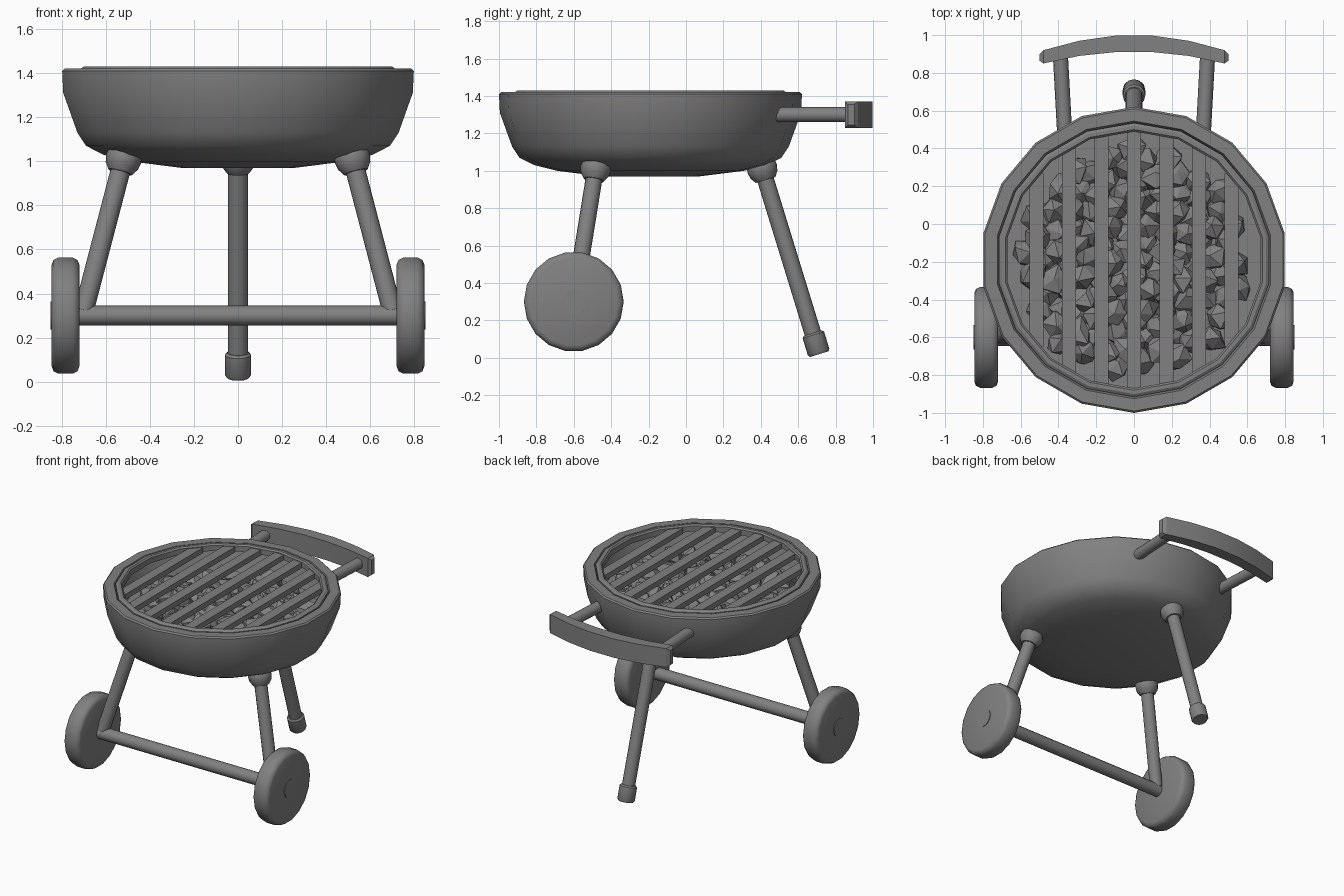
import bpy, bmesh, math, random
from mathutils import Vector, Matrix

random.seed(4)
if "Cube" in bpy.data.objects:
    bpy.data.objects.remove(bpy.data.objects["Cube"], do_unlink=True)

mat = bpy.data.materials.new("plain grey")
mat.use_nodes = True
GREY = (0.22, 0.22, 0.22, 1)
mat.diffuse_color = GREY
mat.node_tree.nodes["Principled BSDF"].inputs["Base Color"].default_value = GREY


def finish(name, bm, angle=40):
    """Turn a bmesh into a coloured object; angle None leaves it flat."""
    bmesh.ops.recalc_face_normals(bm, faces=bm.faces)
    mesh = bpy.data.meshes.new(name)
    bm.to_mesh(mesh)
    bm.free()
    mesh.materials.append(mat)
    obj = bpy.data.objects.new(name, mesh)
    bpy.context.collection.objects.link(obj)
    if angle:
        bpy.ops.object.select_all(action='DESELECT')
        obj.select_set(True)
        bpy.context.view_layer.objects.active = obj
        bpy.ops.object.shade_smooth_by_angle(angle=math.radians(angle))
    return obj


def lathe(name, profile, sides, origin=(0, 0, 0), axis=(0, 0, 1), closed=False, angle=40):
    """Spin (radius, height) points about an axis; open ends are capped."""
    bm = bmesh.new()
    turn = Vector((0, 0, 1)).rotation_difference(Vector(axis)).to_matrix().to_4x4()
    place = Matrix.Translation(origin) @ turn
    rings = []
    for r, h in profile:
        ring = []
        for i in range(sides):
            a = math.pi / 2 + math.tau * i / sides
            ring.append(bm.verts.new(place @ Vector((r * math.cos(a), r * math.sin(a), h))))
        rings.append(ring)
    pairs = list(zip(rings, rings[1:]))
    if closed:
        pairs.append((rings[-1], rings[0]))
    else:
        bm.faces.new(rings[0])
        bm.faces.new(rings[-1])
    for low, high in pairs:
        for i in range(sides):
            j = (i + 1) % sides
            bm.faces.new((low[i], low[j], high[j], high[i]))
    return finish(name, bm, angle)


def rod(name, start, end, radius, sides=12):
    d = Vector(end) - Vector(start)
    return lathe(name, [(radius, 0), (radius, d.length)], sides, start, d.normalized())


BOWL = Vector((0, -0.19, 0))

# Bowl: outer wall, rim and inner wall
lathe("bowl", [(0.26, 0.97), (0.50, 1.0), (0.62, 1.03), (0.70, 1.07), (0.74, 1.13),
               (0.805, 1.31), (0.81, 1.41), (0.80, 1.42), (0.735, 1.42), (0.725, 1.40),
               (0.71, 1.26), (0.64, 1.14), (0.50, 1.08)], 18, BOWL)

# Grate: ring and seven bars
lathe("grate_ring", [(0.725, 1.38), (0.725, 1.42), (0.71, 1.43), (0.69, 1.43), (0.68, 1.42),
                     (0.68, 1.38)], 18, BOWL, closed=True, angle=30)
for k in range(-3, 4):
    x = 0.172 * k
    bm = bmesh.new()
    length = 2 * math.sqrt(0.69 ** 2 - x * x)
    bmesh.ops.create_cube(bm, size=1, matrix=Matrix.Translation(BOWL + Vector((x, 0, 1.395)))
                          @ Matrix.Diagonal((0.073, length, 0.04, 1)))
    finish("grate_bar", bm, None)

# Coals: a heap of faceted lumps on a bed
bm = bmesh.new()
for i in range(110):
    r = 0.59 * math.sqrt((i + 0.5) / 110)
    a = i * 2.39996
    spot = BOWL + Vector((r * math.cos(a), r * math.sin(a), random.uniform(1.20, 1.26)))
    spin = Matrix.Rotation(random.uniform(0, 6), 4, Vector((random.random(), random.random(), 0.5)))
    lump = bmesh.ops.create_icosphere(bm, subdivisions=1, radius=0.085,
                                      matrix=Matrix.Translation(spot) @ spin)
    for v in lump["verts"]:
        v.co = spot + (v.co - spot) * random.uniform(0.7, 1.15)
finish("coals", bm, None)
lathe("coal_bed", [(0.64, 1.15), (0.69, 1.22)], 18, BOWL)


# Legs with rounded sockets under the bowl
def leg(name, top, bottom):
    top, bottom = Vector(top), Vector(bottom)
    rod(name, top, bottom, 0.045)
    lathe(name + "_socket", [(0.055, -0.02), (0.075, 0.01), (0.082, 0.045), (0.075, 0.08),
                             (0.05, 0.10)], 12, top, (top - bottom).normalized(), angle=50)


leg("back_leg", (0, 0.42, 0.97), (0, 0.70, 0.06))
down = (Vector((0, 0.70, 0.06)) - Vector((0, 0.42, 0.97))).normalized()
lathe("foot", [(0.05, -0.075), (0.06, -0.065), (0.06, 0.03), (0.052, 0.042)], 12,
      (0, 0.70, 0.06), down)

# Axle, front legs and wheels
rod("axle", (-0.75, -0.6, 0.3), (0.75, -0.6, 0.3), 0.045)
for side, s in (("left", 1), ("right", -1)):
    leg(side + "_front_leg", (0.53, -0.49, 0.97) if s > 0 else (-0.53, -0.49, 0.97),
        (s * 0.70, -0.595, 0.32))
    lathe(side + "_wheel", [(0.235, 0), (0.256, 0.008), (0.267, 0.03), (0.267, 0.095),
                            (0.256, 0.117), (0.235, 0.125)], 18,
          (s * 0.72, -0.6, 0.3), (s, 0, 0), angle=50)
    lathe(side + "_hub", [(0.065, 0), (0.065, 0.13)], 14, (s * 0.72, -0.6, 0.3), (s, 0, 0))
    rod(side + "_handle_rod", (s * 0.365, 0.44, 1.3), (s * 0.39, 0.90, 1.3), 0.04)

# Arched handle: rectangular section swept along a shallow curve
bm = bmesh.new()
sections = []
for x, inner, outer, half in ((-0.5, 0.865, 0.9, 0.055), (-0.48, 0.85, 0.92, 0.07),
                              (-0.29, 0.89, 0.97, 0.07), (-0.1, 0.91, 0.997, 0.07),
                              (0.1, 0.91, 0.997, 0.07), (0.29, 0.89, 0.97, 0.07),
                              (0.48, 0.85, 0.92, 0.07), (0.5, 0.865, 0.9, 0.055)):
    corners = ((inner, -half), (outer, -half), (outer, half), (inner, half))
    sections.append([bm.verts.new((x, y, 1.3 + z)) for y, z in corners])
for a, b in zip(sections, sections[1:]):
    for i in range(4):
        j = (i + 1) % 4
        bm.faces.new((a[i], a[j], b[j], b[i]))
bm.faces.new(sections[0])
bm.faces.new(sections[-1])
finish("handle", bm, 30)
